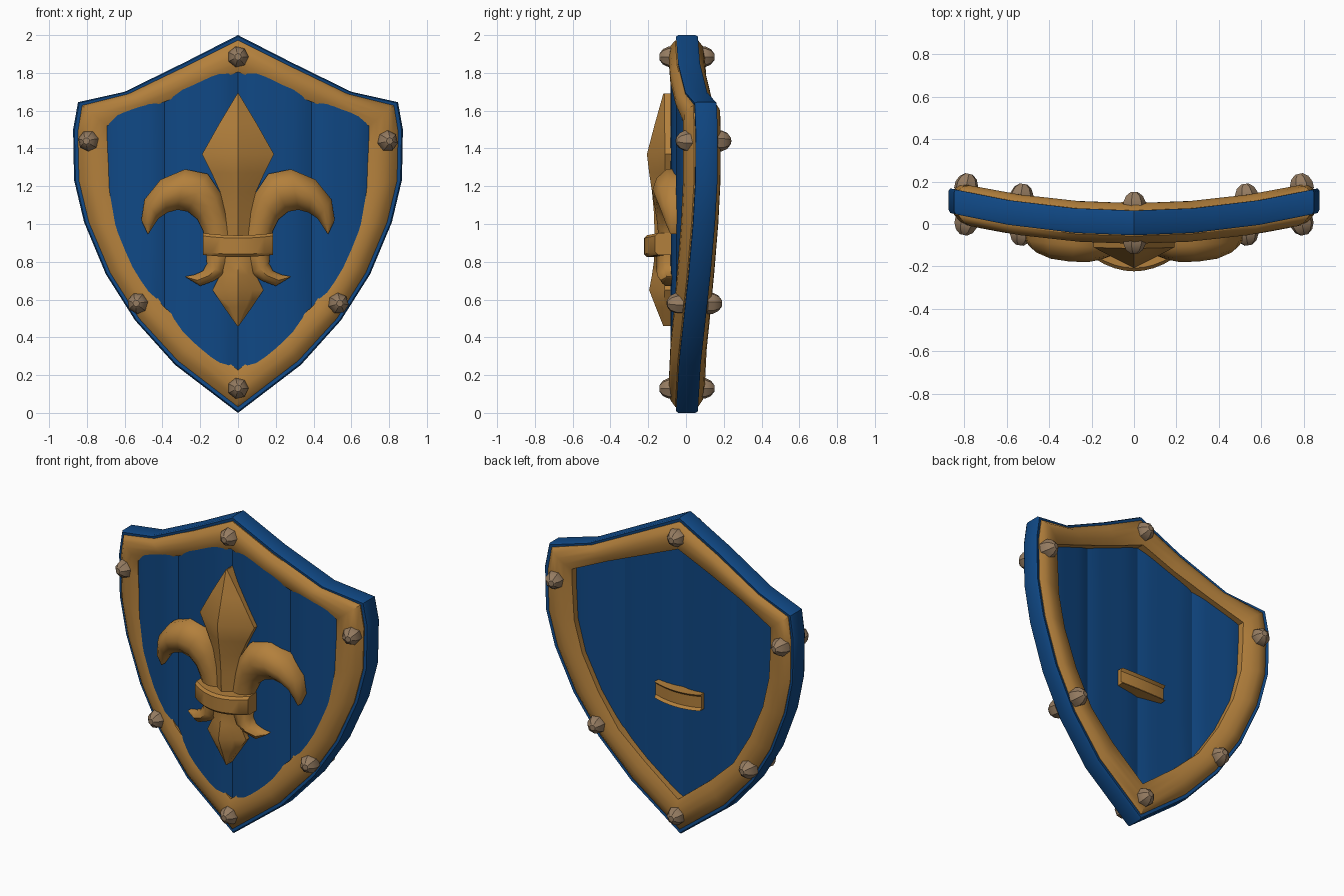
import bpy, bmesh, math
from mathutils import Vector, Matrix

cube = bpy.data.objects.get("Cube")
if cube:
    bpy.data.objects.remove(cube, do_unlink=True)


def material(name, rgb):
    m = bpy.data.materials.new(name)
    m.use_nodes = True
    m.diffuse_color = (*rgb, 1)
    m.node_tree.nodes["Principled BSDF"].inputs["Base Color"].default_value = (*rgb, 1)
    return m


BLUE = material("royal blue", (0.005, 0.065, 0.235))
GOLD = material("old gold", (0.45, 0.215, 0.045))
STEEL = material("rivet brown grey", (0.30, 0.20, 0.12))


def bend(x, depth, z):
    """Place a point on the curved shield; positive depth is toward the front."""
    return Vector((x, 0.14 * x * x + 0.005 - depth, z))


def finish(name, bm, mat, angle=40):
    bmesh.ops.remove_doubles(bm, verts=bm.verts, dist=0.0005)
    bmesh.ops.recalc_face_normals(bm, faces=bm.faces)
    mesh = bpy.data.meshes.new(name)
    bm.to_mesh(mesh)
    bm.free()
    mesh.materials.append(mat)
    ob = bpy.data.objects.new(name, mesh)
    bpy.context.collection.objects.link(ob)
    bpy.ops.object.select_all(action='DESELECT')
    ob.select_set(True)
    bpy.context.view_layer.objects.active = ob
    bpy.ops.object.shade_smooth_by_angle(angle=math.radians(angle))
    return ob


def loft(name, sections, mat, loop=False, angle=40):
    """Skin a row of closed sections, capping the ends unless it loops."""
    bm = bmesh.new()
    rows = [[bm.verts.new(p) for p in s] for s in sections]
    n = len(rows[0])
    for i in range(len(rows) if loop else len(rows) - 1):
        a, b = rows[i], rows[(i + 1) % len(rows)]
        for j in range(n):
            k = (j + 1) % n
            bm.faces.new((a[j], a[k], b[k], b[j]))
    if not loop:
        bm.faces.new(rows[0])
        bm.faces.new(rows[-1])
    return finish(name, bm, mat, angle)


# Half outline of the shield: outer edge and inner edge of the border
outer = [(0, 2), (.28, 1.857), (.6, 1.7), (.847, 1.645), (.873, 1.5), (.868, 1.233),
         (.815, 1.01), (.7, .735), (.545, .49), (.333, .254), (0, 0)]
inner = [(0, 1.805), (.23, 1.71), (.47, 1.615), (.693, 1.52), (.692, 1.42), (.68, 1.2),
         (.63, 1), (.53, .78), (.4, .57), (.23, .41), (0, .227)]


def between(t):
    return [(a[0] + (b[0] - a[0]) * t, a[1] + (b[1] - a[1]) * t)
            for a, b in zip(outer, inner)]


def ring(name, section, mat):
    """Sweep a (across, depth) section around the outline."""
    lines = []
    for t, d in section:
        half = between(t)
        full = half + [(-x, z) for x, z in half[-2:0:-1]]
        lines.append([bend(x, d, z) for x, z in full])
    return loft(name, list(zip(*lines)), mat, loop=True)


# Blue edge and the rounded gold border on both faces
ring("shield_edge", [(0.04, .058), (0, .045), (0, -.045), (0.04, -.058),
                     (.4, -.05), (.4, .05)], BLUE)
border = [(.14, .02), (.14, .062), (.3, .088), (.5, .098), (.75, .096), (1, .078), (1, .02)]
ring("front_border", border, GOLD)
ring("back_border", [(t, -d * .95) for t, d in border], GOLD)


# Four slightly domed planks filling the border
def height_at(chain, x):
    pts = sorted(chain)
    for (xa, za), (xb, zb) in zip(pts, pts[1:]):
        if xa <= x <= xb:
            return za + (zb - za) * (x - xa) / (xb - xa)
    return pts[-1][1]


mid = between(.75)


def plank(name, x0, x1):
    sections = []
    for i in range(9):
        u = i / 4 - 1
        x = x0 + (x1 - x0) * i / 8
        hi = height_at(mid[:4], abs(x))
        lo = height_at(mid[5:], abs(x))
        dome = 1 - u ** 4
        front, back = .062 + .028 * dome, -.025 - .015 * dome
        zs = [lo + (hi - lo) * k / 4 for k in range(5)]
        sections.append([bend(x, front, z) for z in zs] +
                        [bend(x, back, z) for z in reversed(zs)])
    loft(name, sections, BLUE)


for side, s in (("left", 1), ("right", -1)):
    plank("inner_plank_" + side, 0, .39 * s)
    plank("outer_plank_" + side, .39 * s, .72 * s)


# Ridged lily petals: stations of (edge a, edge b, ridge depth)
def petal(name, stations, swell, sx=1):
    sections = []
    for (xa, za), (xb, zb), h in stations:
        sec = []
        rim = min(.12, h)
        q = rim + (h - rim) * swell
        for f, d in ((0, .05), (0, rim), (.22, q), (.5, h), (.78, q), (1, rim), (1, .05)):
            sec.append(bend(sx * (xa + (xb - xa) * f), d, za + (zb - za) * f))
        sections.append(sec)
    loft(name, sections, GOLD, angle=50)


def upright(rows):
    return [((-w, z), (w, z), h) for z, w, h in rows]


petal("top_petal", upright([(1.69, .004, .125), (1.53, .1, .17), (1.37, .19, .212), (1.27, .14, .2),
                            (1.17, .095, .185), (1.06, .075, .175), (.9, .075, .17)]), .44)
petal("bottom_petal", upright([(.87, .15, .17), (.8, .125, .175), (.73, .095, .185),
                               (.65, .135, .2), (.56, .075, .165), (.46, .004, .125)]), .48)

side_petal = [((.03, .9), (.17, .9), .15), ((.06, 1.05), (.185, .965), .16),
              ((.09, 1.16), (.215, 1.025), .175), ((.16, 1.265), (.265, 1.065), .19),
              ((.28, 1.29), (.32, 1.075), .195), ((.41, 1.235), (.375, 1.06), .19),
              ((.495, 1.13), (.42, 1.03), .17), ((.512, 1.02), (.45, .985), .145),
              ((.478, .947), (.472, .95), .12)]
curl = [((.17, .86), (.02, .84), .16), ((.165, .79), (.07, .735), .165),
        ((.185, .752), (.125, .7), .16), ((.23, .732), (.2, .672), .145),
        ((.278, .722), (.272, .715), .12)]
for side, s in (("left", 1), ("right", -1)):
    petal("side_petal_" + side, side_petal, .7, s)
    petal("lower_curl_" + side, curl, .65, s)


# Band across the lily, and the strap at the back
def bar(name, half, z0, z1, sag, near, far, edge_drop):
    sections = []
    for i in range(9):
        u = i / 4 - 1
        x, drop, lift = u * half, edge_drop * u * u, sag * u * u
        c = .015
        sections.append([bend(x, d - (drop if d == near or d == near - c else 0), z + lift)
                         for d, z in ((far, z0), (near - c, z0), (near, z0 + c),
                                      (near, z1 - c), (near - c, z1), (far, z1))])
    loft(name, sections, GOLD)


bar("lily_band", .185, .825, .94, .012, .228, .06, .055)
bar("back_strap", .16, .82, .92, .01, -.085, -.02, -.02)


# Faceted rivets on both faces of the border
def rivet(name, x, z, face):
    base = bend(x, .085 * face, z)
    normal = Vector((.28 * x * face, -face, 0)).normalized()
    turn = Vector((0, 0, 1)).rotation_difference(normal).to_matrix()
    sections = []
    for r, h in ((.056, -.02), (.056, .012), (.042, .042), (.018, .06)):
        sections.append([base + turn @ Vector((r * math.cos(k * math.tau / 7),
                                               r * math.sin(k * math.tau / 7), h))
                         for k in range(7)])
    loft(name, sections, STEEL, angle=30)


spots = [(0, 1.885), (.79, 1.44), (-.79, 1.44), (.53, .58), (-.53, .58), (0, .13)]
for i, (x, z) in enumerate(spots):
    rivet(f"front_rivet_{i + 1}", x, z, 1)
    rivet(f"back_rivet_{i + 1}", x, z, -1)
